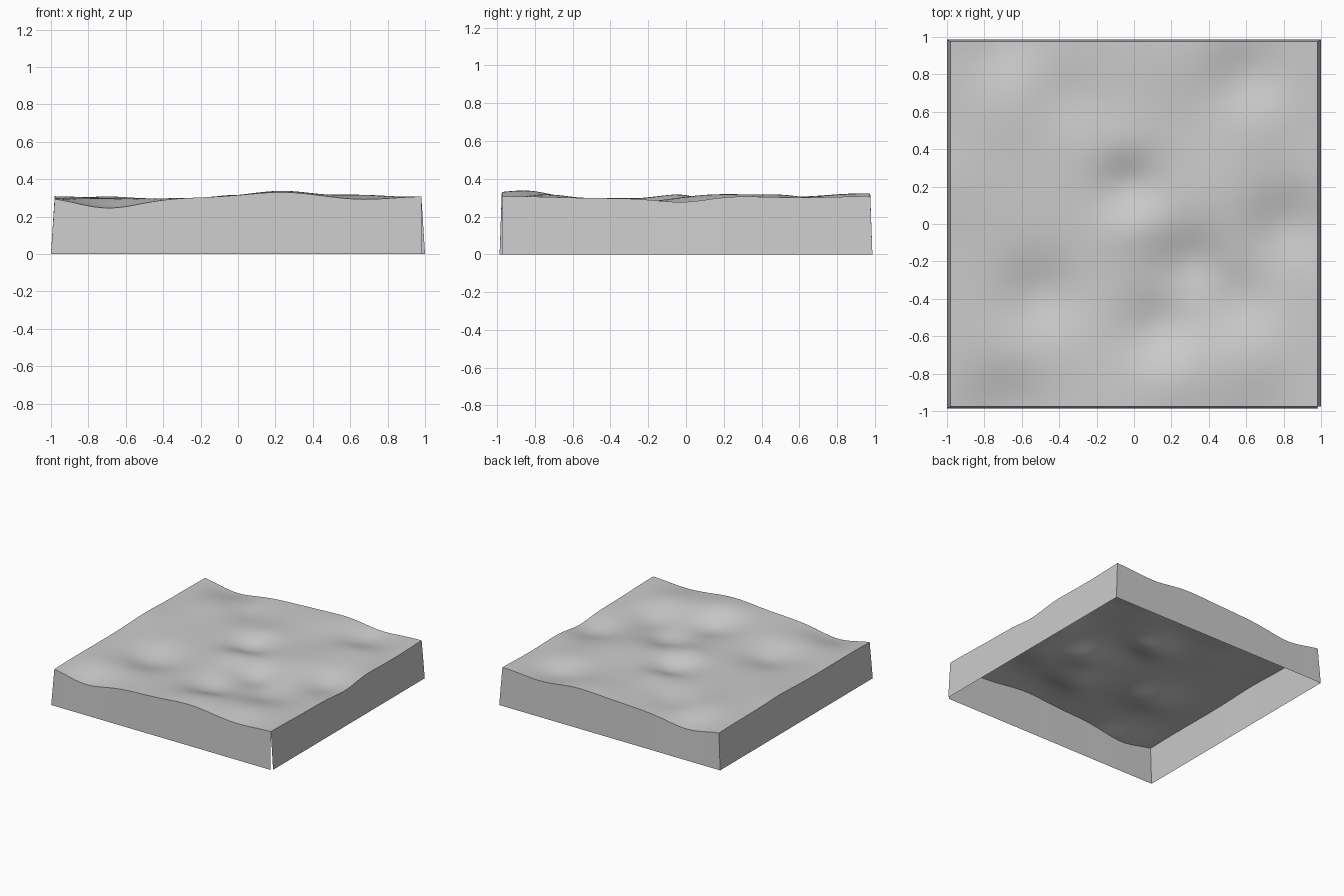
import bpy, bmesh
from math import atan2, exp, pi

cube = bpy.data.objects.get("Cube")
if cube:
    bpy.data.objects.remove(cube)

HALF_X, HALF_Y, BASE = 0.98, 0.975, 0.297

# Hills and hollows: x, y, height change, radius
BUMPS = [
    (-0.7, -1, -0.058, 0.17), (-0.7, 1, -0.052, 0.17),
    (0.65, -1.05, -0.02, 0.16), (0.6, 0.78, -0.045, 0.14),
    (-0.03, 0.2, -0.05, 0.12), (-0.5, -0.38, -0.055, 0.15),
    (0.82, 0, -0.05, 0.14), (0.3, -0.2, -0.05, 0.12),
    (0.14, -0.55, -0.05, 0.13), (0.55, -0.4, -0.04, 0.14),
    (-0.38, 0.68, -0.025, 0.13), (-0.6, -0.7, 0.014, 0.16),
    (0, 0, 0.028, 0.12), (0.22, -0.8, 0.03, 0.15),
    (-0.65, 0.65, 0.015, 0.16), (0.5, 0.18, 0.022, 0.2),
    (0.65, 0.58, 0.022, 0.15), (0.35, 0.9, 0.02, 0.18),
    (0.65, -0.72, 0.02, 0.15), (0.1, -1, 0.012, 0.25),
    (0.4, -1, 0.012, 0.2), (0.1, 1, 0.012, 0.25), (-0.05, 0.42, 0.018, 0.12),
]
BUMPS += [(sx, sy, 0.012, 0.2) for sx in (-1, 1) for sy in (-1, 1)]
BUMPS += [(sx, 0.2, 0.012, 0.17) for sx in (-1, 1)]


def height(x, y):
    return BASE + sum(h * exp(-((x - cx) ** 2 + (y - cy) ** 2) / (2 * r * r))
                      for cx, cy, h, r in BUMPS)


def around(v):
    # Position along the rim, starting at the front +x corner
    return (atan2(v.co.y / HALF_Y, v.co.x / HALF_X) + pi / 4 + 0.001) % (2 * pi)


stone = bpy.data.materials.new("plain_grey")
stone.use_nodes = True
grey = (0.6, 0.6, 0.6, 1)
stone.diffuse_color = grey
stone.node_tree.nodes["Principled BSDF"].inputs["Base Color"].default_value = grey

# Rolling ground surface
bm = bmesh.new()
bmesh.ops.create_grid(bm, x_segments=64, y_segments=64, size=1)
for v in bm.verts:
    v.co.x *= HALF_X
    v.co.y *= HALF_Y
    v.co.z = height(v.co.x, v.co.y)

# Flared skirt hanging from the rim, open underneath and split at one corner
rim = sorted((v for v in bm.verts if v.is_boundary), key=around)
foot = [bm.verts.new((v.co.x / HALF_X, v.co.y * 1.012, 0)) for v in rim]
foot[0].co.y = -HALF_Y
foot.append(bm.verts.new((0.985, -HALF_Y * 1.012, 0)))
rim.append(rim[0])
for i in range(len(rim) - 1):
    bm.faces.new((rim[i], foot[i], foot[i + 1], rim[i + 1]))

mesh = bpy.data.meshes.new("terrain_tile")
bm.to_mesh(mesh)
bm.free()
mesh.materials.append(stone)
tile = bpy.data.objects.new("terrain_tile", mesh)
bpy.context.collection.objects.link(tile)
bpy.context.view_layer.objects.active = tile
tile.select_set(True)
bpy.ops.object.shade_smooth_by_angle(angle=pi / 5)
